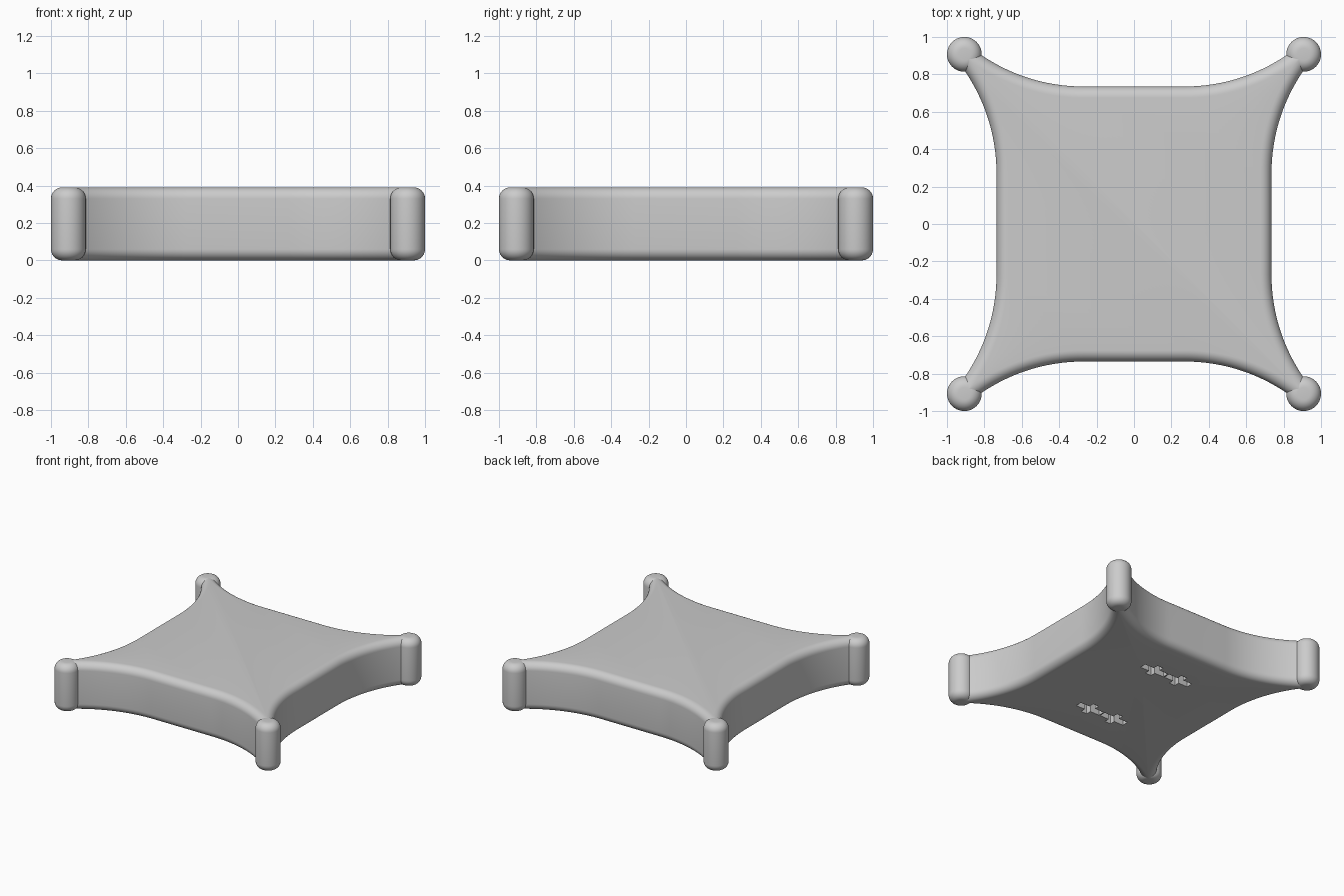
import bpy, bmesh, math

if "Cube" in bpy.data.objects:
    bpy.data.objects.remove(bpy.data.objects["Cube"])

H = 0.39        # height
SIDE = 0.735    # half width at the middle of each side
FLAT = 0.27     # half length of the straight part
R = 0.97        # radius of the flared part
F = 0.06        # edge rounding
PIN, PIN_R = 0.907, 0.093


def finish(bm, name, smooth=True):
    bmesh.ops.recalc_face_normals(bm, faces=bm.faces)
    me = bpy.data.meshes.new(name)
    bm.to_mesh(me)
    bm.free()
    ob = bpy.data.objects.new(name, me)
    bpy.context.collection.objects.link(ob)
    if smooth:
        bpy.ops.object.select_all(action='DESELECT')
        ob.select_set(True)
        bpy.context.view_layer.objects.active = ob
        bpy.ops.object.shade_smooth_by_angle(angle=math.radians(35))
    return ob


def rounded_profile(n=8):
    """(inset, z) pairs from bottom to top with rounded ends."""
    arc = [(F * (1 - math.sin(a)), F * (1 - math.cos(a)))
           for a in [i * math.pi / 2 / n for i in range(n + 1)]]
    return arc + [(d, H - z) for d, z in reversed(arc)]


def skin(bm, rings):
    rows = [[bm.verts.new(p) for p in r] for r in rings]
    for a, b in zip(rows, rows[1:]):
        for i in range(len(a)):
            j = (i + 1) % len(a)
            bm.faces.new((a[i], a[j], b[j], b[i]))
    bm.faces.new(rows[0][::-1])
    bm.faces.new(rows[-1])


def outline(d, n=20):
    """Four concave sides, inset by d, ending at the corner pins."""
    rr = R + d

    def point(a):
        return FLAT + rr * math.sin(a), SIDE - d + rr * (1 - math.cos(a))

    lo, hi = 0.0, 0.9
    for _ in range(40):
        mid = (lo + hi) / 2
        x, y = point(mid)
        if x + y >= 2 * PIN or y <= x:
            hi = mid
        else:
            lo = mid
    half = [point(lo * i / n) for i in range(n + 1)]
    side = half[::-1] + [(-x, y) for x, y in half]
    pts = []
    for k in range(4):
        c, s = [(1, 0), (0, 1), (-1, 0), (0, -1)][k]
        pts += [(x * c - y * s, x * s + y * c) for x, y in side]
    return pts


# body
bm = bmesh.new()
skin(bm, [[(x, y, z) for x, y in outline(d)] for d, z in rounded_profile()])
bmesh.ops.remove_doubles(bm, verts=bm.verts, dist=0.0003)
body = finish(bm, "body")

# corner pins
for sx in (-1, 1):
    for sy in (-1, 1):
        bm = bmesh.new()
        rings = []
        for d, z in rounded_profile():
            r = PIN_R - d
            rings.append([(sx * PIN + r * math.cos(t), sy * PIN + r * math.sin(t), z)
                          for t in [i * math.tau / 40 for i in range(40)]])
        skin(bm, rings)
        finish(bm, "corner_pin")

# cross-shaped mounting slots in the underside
A, B, W = 0.11, 0.07, 0.027
quarter = [(A, W), (W, W), (W, B)]
cross = (quarter + [(-x, y) for x, y in reversed(quarter)]
         + [(-x, -y) for x, y in quarter] + [(x, -y) for x, y in reversed(quarter)])
bm = bmesh.new()
for cx in (-0.115, 0.115):
    for cy in (-0.37, 0.37):
        skin(bm, [[(cx + x, cy + y, z) for x, y in cross] for z in (-0.05, 0.08)])
cutter = finish(bm, "slot_cutter", smooth=False)
cutter.hide_render = True
cutter.hide_viewport = False
cutter.display_type = 'WIRE'
mod = body.modifiers.new("mounting_slots", 'BOOLEAN')
mod.operation = 'DIFFERENCE'
mod.solver = 'EXACT'
mod.object = cutter
